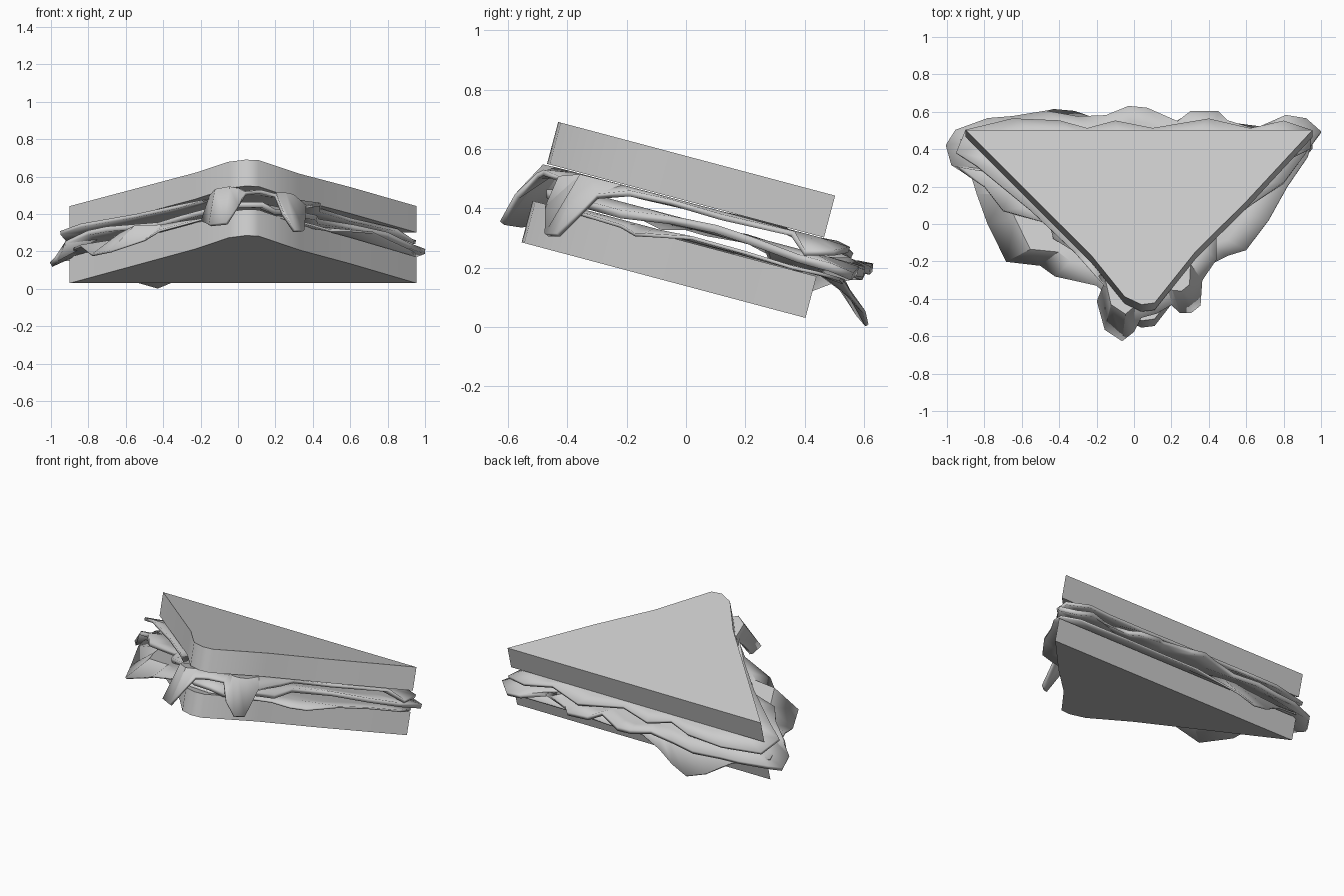
import bpy, bmesh, math
from mathutils import Vector, Matrix

if "Cube" in bpy.data.objects:
    bpy.data.objects.remove(bpy.data.objects["Cube"])

TILT = math.radians(-14.9)
S, C = math.sin(-TILT), math.cos(TILT)


def finish(bm, name, angle=28):
    mesh = bpy.data.meshes.new(name)
    bm.to_mesh(mesh)
    bm.free()
    ob = bpy.data.objects.new(name, mesh)
    bpy.context.collection.objects.link(ob)
    bpy.ops.object.select_all(action='DESELECT')
    ob.select_set(True)
    bpy.context.view_layer.objects.active = ob
    bpy.ops.object.shade_smooth_by_angle(angle=math.radians(angle))
    return ob


# Bread outline in the tilted plane of the sandwich
BREAD = [(-.9, .372), (-.23, -.32), (-.05, -.55), (.04, -.594), (.11, -.585),
         (.33, -.30), (.6, -.024), (.955, .372)]


def bread(name, low, high, stretch=1):
    bm = bmesh.new()
    face = bm.faces.new([bm.verts.new((x, v * stretch, low)) for x, v in BREAD])
    ext = bmesh.ops.extrude_face_region(bm, geom=[face])
    top = [g for g in ext['geom'] if isinstance(g, bmesh.types.BMVert)]
    bmesh.ops.translate(bm, verts=top, vec=(0, 0, high - low))
    bmesh.ops.recalc_face_normals(bm, faces=bm.faces)
    bm.transform(Matrix.Rotation(TILT, 4, 'X'))
    return finish(bm, name, 50)


def filling(name, level, thick, rim):
    """Sheet lying flat between the slices, bending to a free wavy rim."""
    centre = Vector((.03, .17))
    bm = bmesh.new()

    def ring(scale):
        pts = [centre + (Vector(p[:2]) - centre) * scale for p in rim]
        return [bm.verts.new((p.x, p.y, (level - S * p.y) / C)) for p in pts]

    rings = [ring(.55), ring(.82), [bm.verts.new(p) for p in rim]]
    bm.faces.new(rings[0])
    n = len(rim)
    for a, b in zip(rings, rings[1:]):
        for i in range(n):
            j = (i + 1) % n
            bm.faces.new((a[i], b[i], b[j], a[j]))
    bmesh.ops.recalc_face_normals(bm, faces=bm.faces)
    ob = finish(bm, name)
    mod = ob.modifiers.new("thickness", 'SOLIDIFY')
    mod.thickness = thick
    mod.offset = 0
    return ob


# Two slices of bread
bread("bottom_bread", .133, .278, 1.025)
bread("top_bread", .411, .557)

# Lower lettuce with the large drooping flaps on the left and back
filling("lower_lettuce", .288, .012, [
    (-.93, .45, .19), (-.84, .16, .23), (-.78, 0, .18), (-.68, -.2, .2),
    (-.5, -.22, .26), (-.42, -.28, .31), (-.2, -.33, .37), (-.1, -.42, .4),
    (.1, -.45, .41), (.24, -.35, .38), (.4, -.22, .34), (.5, -.17, .31),
    (.6, -.14, .31), (.72, .02, .3), (.82, .2, .25), (.93, .36, .2),
    (.95, .45, .18), (.85, .52, .16), (.5, .52, .16), (.2, .53, .15),
    (-.05, .53, .15), (-.2, .56, .1), (-.32, .6, .05), (-.43, .61, .005),
    (-.55, .58, .04), (-.7, .52, .13)])

# Ham slice with scalloped back edge
filling("ham", .338, .028, [
    (-.97, .31, .16), (-.92, .29, .25), (-.8, .2, .3), (-.7, .07, .32),
    (-.45, 0, .34), (-.43, -.08, .34), (-.3, -.16, .38), (-.15, -.34, .42),
    (0, -.46, .45), (.13, -.47, .45), (.2, -.43, .41), (.27, -.33, .41),
    (.42, -.22, .38), (.43, -.05, .36), (.62, .1, .33), (.8, .22, .29),
    (.92, .38, .23), (1, .49, .2), (.92, .56, .17), (.81, .58, .19),
    (.68, .51, .22), (.5, .55, .19), (.45, .6, .18), (.3, .6, .19),
    (.23, .55, .22), (.07, .62, .19), (-.03, .63, .2), (-.15, .58, .21),
    (-.3, .57, .18), (-.47, .6, .17), (-.65, .57, .17), (-.78, .56, .17),
    (-.95, .5, .16), (-1, .42, .13)])

# Upper lettuce with curled tips at the front point, pressed under the top slice
filling("upper_lettuce", .398, .02, [
    (-.95, .38, .3), (-.84, .31, .34), (-.55, .07, .39), (-.32, -.15, .44),
    (-.14, -.34, .48), (-.19, -.41, .36), (-.15, -.56, .34), (-.06, -.62, .35),
    (0, -.57, .44), (.04, -.5, .51), (.12, -.48, .52), (.2, -.43, .5),
    (.24, -.47, .4), (.3, -.47, .31), (.35, -.43, .31), (.36, -.3, .44),
    (.44, -.19, .45), (.44, -.05, .42), (.6, .12, .37), (.85, .36, .315),
    (.94, .4, .25), (.95, .5, .25), (.8, .55, .26), (.62, .51, .28),
    (.4, .56, .24), (.1, .51, .28), (-.1, .55, .25), (-.25, .51, .28),
    (-.4, .55, .25), (-.65, .56, .24), (-.9, .5, .24)])
